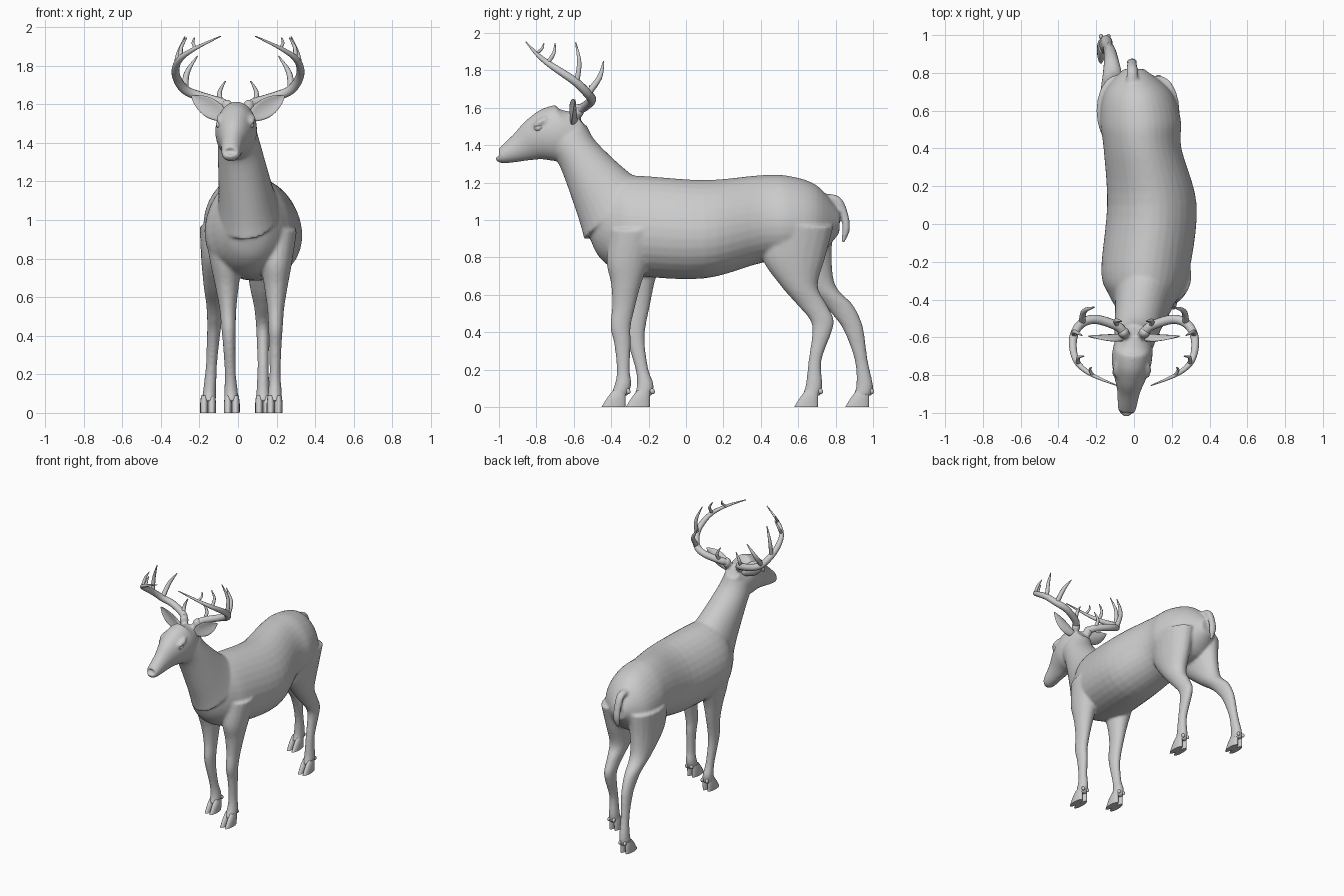
import bpy, bmesh, math
from mathutils import Vector, Matrix

if "Cube" in bpy.data.objects:
    bpy.data.objects.remove(bpy.data.objects["Cube"])

X, Y, Z = Vector((1, 0, 0)), Vector((0, 1, 0)), Vector((0, 0, 1))


def catmull(keys, steps):
    """Smoothly interpolate key rings (x, y, z, half width, half depth)."""
    k = [keys[0]] + list(keys) + [keys[-1]]
    out = []
    for i in range(1, len(k) - 2):
        for s in range(steps):
            t = s / steps
            out.append([0.5 * (2 * b + (c - a) * t + (2 * a - 5 * b + 4 * c - d) * t * t
                               + (3 * b - a - 3 * c + d) * t ** 3)
                        for a, b, c, d in zip(k[i - 1], k[i], k[i + 1], k[i + 2])])
    return out + [list(keys[-1])]


def loft(bm, keys, side=X, depth=None, steps=5, n=20, egg=0.0, cup=0.0, mirror=False):
    """Skin elliptical rings; rings follow the path unless a fixed depth axis is given."""
    rings = catmull(keys, steps)
    pts = [Vector(r[:3]) for r in rings]
    loops = []
    for i, r in enumerate(rings):
        t = (pts[min(i + 1, len(pts) - 1)] - pts[max(i - 1, 0)]).normalized()
        nrm, sd = depth, side
        if depth is None:
            nrm = t.cross(side).normalized()
            sd = nrm.cross(t)
        loop = []
        for j in range(n):
            a = 2 * math.pi * j / n
            u, v = math.cos(a), math.sin(a)
            p = pts[i] + sd * (r[3] * u * (1 - egg * v)) + nrm * (r[4] * v + cup * r[3] * u * u)
            if mirror:
                p.x = -p.x
            loop.append(bm.verts.new(p))
        loops.append(loop)
    for a, b in zip(loops, loops[1:]):
        for j in range(n):
            bm.faces.new((a[j], a[(j + 1) % n], b[(j + 1) % n], b[j]))
    bm.faces.new(loops[0])
    bm.faces.new(loops[-1])


def ball(bm, pos, size, tilt=0.0):
    m = Matrix.Translation(pos) @ Matrix.Rotation(tilt, 4, 'X') @ Matrix.Diagonal((*size, 1))
    bmesh.ops.create_uvsphere(bm, u_segments=16, v_segments=10, radius=1, matrix=m)


def finish(bm, name, angle=60):
    bmesh.ops.recalc_face_normals(bm, faces=bm.faces)
    me = bpy.data.meshes.new(name)
    bm.to_mesh(me)
    bm.free()
    ob = bpy.data.objects.new(name, me)
    bpy.context.collection.objects.link(ob)
    bpy.ops.object.select_all(action='DESELECT')
    ob.select_set(True)
    bpy.context.view_layer.objects.active = ob
    bpy.ops.object.shade_smooth_by_angle(angle=math.radians(angle))
    return ob


body = bmesh.new()

# torso: (y, x centre, half width, top, bottom)
torso = [(-.52, .04, .07, 1.1, .92), (-.47, .05, .125, 1.18, .81), (-.38, .055, .185, 1.23, .735),
         (-.25, .06, .232, 1.237, .7), (.1, .095, .236, 1.214, .688), (.4, .045, .205, 1.24, .77),
         (.55, .035, .212, 1.236, .78), (.7, .02, .175, 1.185, .8), (.82, 0, .055, 1.05, .93)]
loft(body, [(x, y, (t + b) / 2, w, (t - b) / 2) for y, x, w, t, b in torso], depth=Z, n=32, egg=.12)

# neck
loft(body, [(.055, -.36, 1.04, .165, .235), (.04, -.44, 1.145, .142, .178),
            (.01, -.575, 1.35, .115, .118), (0, -.635, 1.44, .1, .125)], n=28)

# head (y, z, half width, half depth), turned slightly to one side
head = [(-.56, 1.53, .06, .06), (-.635, 1.478, .1, .142), (-.725, 1.457, .106, .146),
        (-.8, 1.432, .088, .118), (-.88, 1.392, .062, .082), (-.985, 1.342, .046, .042), (-1, 1.342, .025, .02)]
loft(body, [(.1 * min(y + .6, 0), y, z, w, d) for y, z, w, d in head], n=28)
for s in (-1, 1):
    ball(body, (-.01 + s * .078, -.775, 1.525), (.024, .05, .018), .5)    # brow ridge
    ball(body, (s * .055, -.575, 1.585), (.032, .032, .04))               # antler pedicle

# legs: shared heights, half widths and half depths per pair; each leg has its own stride (y)
front = ([.95, .78, .66, .54, .43, .34, .2, .12, .06],
         [.107, .083, .062, .044, .037, .032, .029, .035, .037],
         [.135, .115, .081, .062, .055, .045, .035, .045, .048])
rear = ([.97, .8, .65, .55, .47, .4, .25, .12, .06],
        [.112, .092, .068, .047, .038, .034, .029, .034, .036],
        [.19, .17, .1, .08, .065, .052, .035, .045, .05])
strides = {
    "front_right": (front, .19, .01, [-.27, -.31, -.32, -.333, -.35, -.34, -.335, -.337, -.36]),
    "front_left": (front, -.032, -.038, [-.25, -.25, -.25, -.255, -.27, -.265, -.235, -.217, -.23]),
    "rear_right": (rear, .13, 0, [.6, .575, .605, .672, .725, .727, .69, .685, .67]),
    "rear_left": (rear, -.155, .07, [.6, .61, .7, .81, .868, .9, .937, .955, .943]),
}
for name, ((zs, ws, ds), x0, lean, ys) in strides.items():
    loft(body, [(x0 + lean * z, y, z, w, d) for z, w, d, y in zip(zs, ws, ds, ys)], depth=Y)
    # cloven hooves and dewclaws
    bm = bmesh.new()
    y = ys[-1]
    for s in (-1, 1):
        x = x0 + s * .02
        loft(bm, [(x, y + .003, .09, .016, .034), (x, y - .012, .05, .021, .05),
                  (x, y - .028, 0, .021, .066)], depth=Y, steps=4, n=14)
        ball(bm, (x, y + .05, .085), (.011, .013, .016), .4)
    finish(bm, name + "_hoof")

# tail
tail = [(.74, 1.12, .03), (.81, 1.105, .03), (.847, 1.03, .027), (.856, .95, .027), (.838, .88, .012)]
loft(body, [(-.01, y, z, w, w * .75) for y, z, w in tail], n=16)

ob = finish(body, "body")
rem = ob.modifiers.new("fuse", 'REMESH')
rem.mode, rem.voxel_size, rem.use_smooth_shade = 'VOXEL', .009, True
smo = ob.modifiers.new("soften", 'SMOOTH')
smo.factor, smo.iterations = .5, 8

# antler main beam, and tines as (beam point index, tip, radius)
beam = [(.055, -.575, 1.59), (.09, -.54, 1.608), (.2, -.505, 1.642), (.275, -.525, 1.675), (.317, -.585, 1.735),
        (.322, -.665, 1.79), (.295, -.74, 1.84), (.22, -.8, 1.89), (.09, -.855, 1.952)]
tines = [(1, (.065, -.515, 1.72), .014), (3, (.21, -.44, 1.85), .018), (4, (.275, -.59, 1.95), .015),
         (6, (.265, -.7, 1.945), .012), (7, (.225, -.76, 1.945), .009)]

for mirror, label in ((False, "right"), (True, "left")):
    s = -1 if mirror else 1

    # ears: a cupped leaf along a straight spine
    bm = bmesh.new()
    a, b = Vector((.07, -.6, 1.535)), Vector((.24, -.593, 1.642))
    leaf = []
    for i in range(8):
        t = i / 7
        leaf.append((*a.lerp(b, t), .004 + .046 * math.sin(math.pi * min(1, .15 + .85 * t)) ** .8,
                     .02 - .017 * t))
    loft(bm, leaf, side=Vector((-.45, -.1, .87)), cup=.35, mirror=mirror, n=18)
    finish(bm, label + "_ear", 80)

    # antlers
    bm = bmesh.new()
    radii = [.003 + .022 * (1 - (i / 8) ** 3) for i in range(9)]
    loft(bm, [(*p, r, r) for p, r in zip(beam, radii)], side=Vector((0, .6, .8)), mirror=mirror, n=12)
    for i, tip, r in tines:
        root, tip = Vector(beam[i]), Vector(tip)
        mid = root.lerp(tip, .5) + Vector((.022, .02, 0)) * (r / .018)
        loft(bm, [(*root, r, r), (*mid, r * .8, r * .8), (*tip, .003, .003)], side=Vector((.8, .6, 0)),
             mirror=mirror, n=10)
    finish(bm, label + "_antler", 80)

    # eyes and nostrils
    bm = bmesh.new()
    ball(bm, (-.015 + s * .083, -.785, 1.495), (.016, .026, .018), .4)
    finish(bm, label + "_eye", 80)
    bm = bmesh.new()
    ball(bm, (-.04 + s * .026, -.975, 1.362), (.014, .016, .012), .5)
    finish(bm, label + "_nostril", 80)
